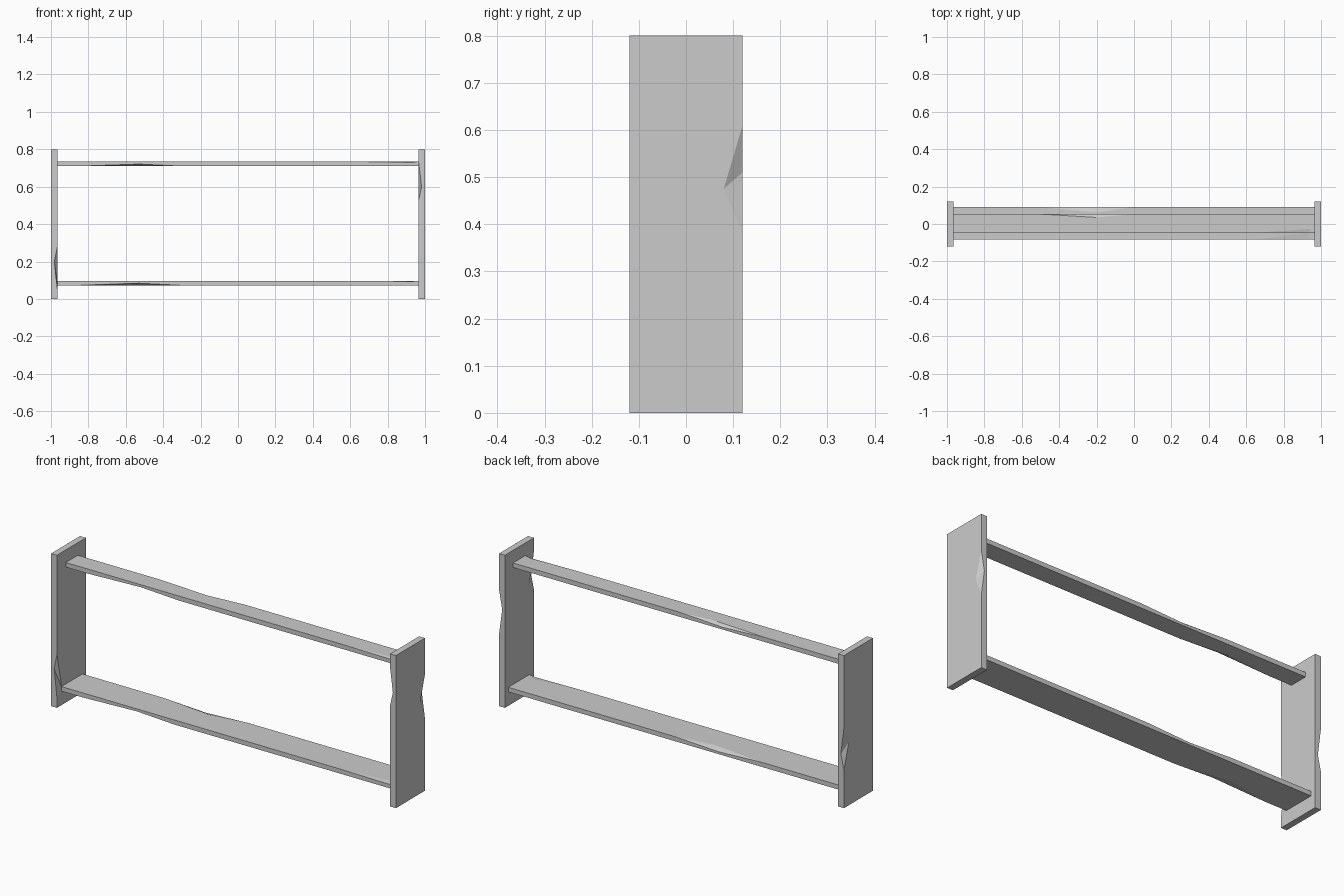
import bpy
import bmesh
from mathutils import Vector

cube = bpy.data.objects.get("Cube")
if cube:
    bpy.data.objects.remove(cube, do_unlink=True)

# Material
grey = bpy.data.materials.new("plain grey")
grey.use_nodes = True
grey.diffuse_color = (0.6, 0.6, 0.6, 1)
grey.node_tree.nodes["Principled BSDF"].inputs["Base Color"].default_value = (0.6, 0.6, 0.6, 1)


def add_object(name, bm):
    mesh = bpy.data.meshes.new(name)
    bmesh.ops.recalc_face_normals(bm, faces=bm.faces)
    bm.to_mesh(mesh)
    bm.free()
    obj = bpy.data.objects.new(name, mesh)
    bpy.context.collection.objects.link(obj)
    return obj


def board(name, low, high, chips):
    """Flat board with chipped edges; a chip is two edge points and two face points."""
    low, high = Vector(low), Vector(high)
    bm = bmesh.new()
    bmesh.ops.create_cube(bm, size=1)
    for v in bm.verts:
        v.co = (low + high) / 2 + v.co * (high - low)
    obj = add_object(name, bm)
    obj.data.materials.append(grey)

    # Wedges that bite into the edges
    bm = bmesh.new()
    for chip in chips:
        a, b, p, q = (Vector(c) for c in chip)
        along = (b - a).normalized()
        inward = Vector()
        for point in (p, q):
            d = point - a
            inward += (d - along * d.dot(along)).normalized()
        outer = (a + b) / 2 - inward * 0.02
        verts = [bm.verts.new(c) for c in (a, b, p, q, outer)]
        bmesh.ops.convex_hull(bm, input=verts)
    cutter = add_object(name + "_cutter", bm)
    cutter.hide_render = True
    mod = obj.modifiers.new("chips", "BOOLEAN")
    mod.operation = "DIFFERENCE"
    mod.solver = "EXACT"
    mod.object = cutter
    bpy.context.view_layer.update()
    result = bpy.data.meshes.new_from_object(obj.evaluated_get(bpy.context.evaluated_depsgraph_get()))
    obj.modifiers.clear()
    obj.data = result
    bpy.data.objects.remove(cutter, do_unlink=True)


# Upright end panels
D, H, IN, MID = 0.12, 0.8, 0.966, 0.982


def panel(name, side, front, back):
    """front and back give heights: chip top, chip bottom, wide-face point, narrow-face point."""
    chips = []
    for x, y, reach, (top, bottom, wide, narrow) in (
            (IN, -D, 0.04, front), (1, D, -0.04, back)):
        chips.append(((side * x, y, top), (side * x, y, bottom),
                      (side * x, y + reach, wide), (side * MID, y, narrow)))
    xs = sorted((side * IN, side))
    board(name, (xs[0], -D, 0), (xs[1], D, H), chips)


panel("left_panel", 1, (0.73, 0.53, 0.57, 0.6), (0.61, 0.38, 0.475, 0.51))
panel("right_panel", -1, (0.28, 0.05, 0.09, 0.2), (0.42, 0.2, 0.33, 0.28))


# Horizontal rail and shelf
def plank(name, front, back, bottom):
    top = bottom + 0.024
    width = back - front
    board(name, (-IN, front, bottom), (IN, back, top), [
        ((-0.84, front, bottom), (-0.31, front, bottom),
         (-0.6, front + width * 0.25, bottom), (-0.53, front, bottom + 0.011)),
        ((-0.5, back, top), (0, back, top),
         (-0.2, back - width * 0.18, top), (-0.25, back, top - 0.012)),
        ((0.65, front, top), (0.96, front, top),
         (0.94, front + width * 0.2, top), (0.93, front, top - 0.004)),
    ])


plank("top_rail", -0.047, 0.053, 0.71)
plank("bottom_shelf", -0.082, 0.092, 0.073)
